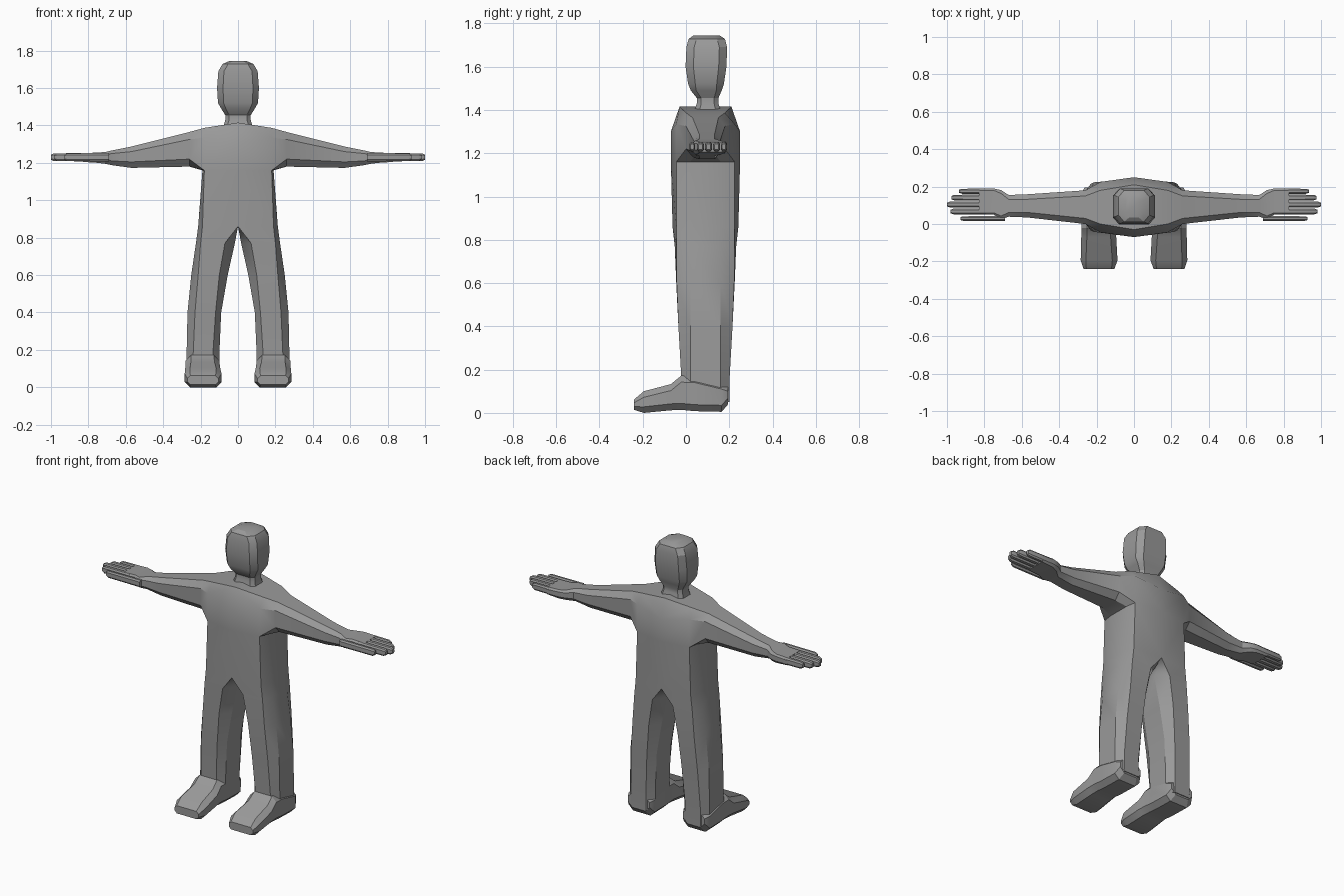
import bpy, bmesh, math

grey = bpy.data.materials.new("plain grey")
grey.diffuse_color = (0.32, 0.32, 0.32, 1)
YC = 0.09  # depth of the body's middle plane


def add_loft(bm, rings, cap_start=True, cap_end=True):
    """Skin a list of equal-length point rings."""
    vs = [[bm.verts.new(p) for p in r] for r in rings]
    n = len(rings[0])
    for a, b in zip(vs, vs[1:]):
        for i in range(n):
            j = (i + 1) % n
            bm.faces.new((a[i], a[j], b[j], b[i]))
    if cap_start:
        bm.faces.new(vs[0])
    if cap_end:
        bm.faces.new(vs[-1])


def octagon(a0, a1, b0, b1, ca, cb):
    """Rectangle with cut corners."""
    return [(a0 + ca, b0), (a1 - ca, b0), (a1, b0 + cb), (a1, b1 - cb),
            (a1 - ca, b1), (a0 + ca, b1), (a0, b1 - cb), (a0, b0 + cb)]


def finish(name, bm, mirror=True):
    bmesh.ops.remove_doubles(bm, verts=bm.verts, dist=0.0005)
    bmesh.ops.recalc_face_normals(bm, faces=bm.faces)
    me = bpy.data.meshes.new(name)
    bm.to_mesh(me)
    bm.free()
    me.materials.append(grey)
    ob = bpy.data.objects.new(name, me)
    bpy.context.collection.objects.link(ob)
    bpy.ops.object.select_all(action='DESELECT')
    ob.select_set(True)
    bpy.context.view_layer.objects.active = ob
    bpy.ops.object.shade_smooth_by_angle(angle=math.radians(28))
    if mirror:
        m = ob.modifiers.new("mirror", 'MIRROR')
        m.use_clip = True
        m.merge_threshold = 0.001
    return ob


# body: half trunk with leg, and chest with arm, welded at the armpit height
bm = bmesh.new()


def leg_ring(z, xi, fi, fo, xo, yi, yo):
    b = 2 * YC
    return [(fi, yi, z), (fo, yo, z), (xo, 0.02, z), (xo, b - 0.02, z),
            (fo, b - yo, z), (fi, b - yi, z), (xi, b - 0.02, z), (xi, 0.02, z)]


legs = [
    (1.16, 0, 0, 0.18, 0.19, -0.07, -0.045),
    (0.86, 0, 0, 0.19, 0.213, -0.062, -0.045),
    (0.77, 0.017, 0.07, 0.2, 0.225, -0.052, -0.044),
    (0.60, 0.055, 0.1, 0.213, 0.25, -0.045, -0.043),
    (0.40, 0.09, 0.12, 0.23, 0.27, -0.035, -0.035),
    (0.17, 0.10, 0.135, 0.24, 0.275, -0.022, -0.022),
    (0.05, 0.10, 0.135, 0.24, 0.275, -0.02, -0.02)]
add_loft(bm, [leg_ring(*r) for r in legs], cap_start=False)


def arm_ring(xs, xb, yc, hs, zl, zh, hb, z0, ht, z1):
    return [(xb, yc - hb, z0), (xb, yc + hb, z0), (xs, yc + hs, zl), (xs, yc + hs, zh),
            (xs, yc + ht, z1), (xs, yc - ht, z1), (xs, yc - hs, zh), (xs, yc - hs, zl)]


arms = [
    (0, 0, YC, 0.16, 1.16, 1.30, 0.07, 1.16, 0.12, 1.415),
    (0.18, 0.19, YC, 0.135, 1.16, 1.335, 0.07, 1.16, 0.09, 1.387),
    (0.26, 0.26, YC, 0.09, 1.22, 1.325, 0.055, 1.18, 0.06, 1.365),
    (0.57, 0.57, 0.097, 0.062, 1.205, 1.26, 0.035, 1.173, 0.035, 1.287),
    (0.67, 0.67, 0.097, 0.058, 1.21, 1.25, 0.035, 1.187, 0.035, 1.267),
    (0.71, 0.71, 0.103, 0.078, 1.215, 1.245, 0.06, 1.195, 0.06, 1.258),
    (0.75, 0.75, 0.12, 0.07, 1.215, 1.245, 0.06, 1.20, 0.06, 1.255),
    (0.83, 0.83, 0.12, 0.07, 1.215, 1.24, 0.06, 1.205, 0.06, 1.252)]
add_loft(bm, [arm_ring(*r) for r in arms], cap_start=False)

# remove the inner walls on the middle plane and at the weld
inner = [f for f in bm.faces if all(abs(v.co.x) < 1e-4 for v in f.verts)
         or all(abs(v.co.z - 1.16) < 1e-4 for v in f.verts)]
bmesh.ops.delete(bm, geom=inner, context='FACES')
finish("body", bm)

# fingers and thumb
bm = bmesh.new()
for y, x0, x1, r in [(0.067, 0.79, 0.98, 0.016), (0.104, 0.79, 1.0, 0.016),
                     (0.141, 0.79, 0.975, 0.016), (0.175, 0.79, 0.935, 0.014),
                     (0.029, 0.69, 0.928, 0.013)]:
    rings = []
    for x, s in [(x0, 1), (x1 - 0.015, 0.95), (x1, 0.6)]:
        o = octagon(y - r * s, y + r * s, 1.23 - 0.022 * s, 1.23 + 0.022 * s, 0.007 * s, 0.009 * s)
        rings.append([(x, a, b) for a, b in o])
    add_loft(bm, rings)
finish("fingers", bm)

# feet
bm = bmesh.new()
rings = []
for y, x0, x1, z0, z1, c in [
        (0.195, 0.115, 0.265, 0.04, 0.13, 0.03), (0.165, 0.10, 0.28, 0.005, 0.14, 0.03),
        (0.04, 0.10, 0.28, 0.008, 0.17, 0.03), (-0.022, 0.10, 0.28, 0.014, 0.172, 0.03),
        (-0.07, 0.095, 0.282, 0.012, 0.133, 0.03), (-0.195, 0.088, 0.285, 0.0, 0.1, 0.028),
        (-0.24, 0.105, 0.27, 0.014, 0.062, 0.015)]:
    rings.append([(a, y, b) for a, b in octagon(x0, x1, z0, z1, c, c)])
add_loft(bm, rings)
finish("feet", bm)

# head and neck
bm = bmesh.new()
rings = []
for z, w, y0, y1, cx, cy in [
        (1.385, 0.08, 0.035, 0.165, 0.02, 0.025), (1.43, 0.068, 0.05, 0.15, 0.02, 0.02),
        (1.455, 0.068, 0.05, 0.15, 0.02, 0.02), (1.49, 0.09, 0.022, 0.165, 0.025, 0.025),
        (1.52, 0.107, 0.01, 0.175, 0.03, 0.033), (1.60, 0.112, -0.002, 0.187, 0.032, 0.036),
        (1.69, 0.105, 0.002, 0.19, 0.03, 0.036), (1.728, 0.083, 0.012, 0.18, 0.03, 0.036),
        (1.745, 0.045, 0.035, 0.155, 0.02, 0.03)]:
    rings.append([(a, b, z) for a, b in octagon(-w, w, y0, y1, cx, cy)])
add_loft(bm, rings)
finish("head_and_neck", bm, mirror=False)
